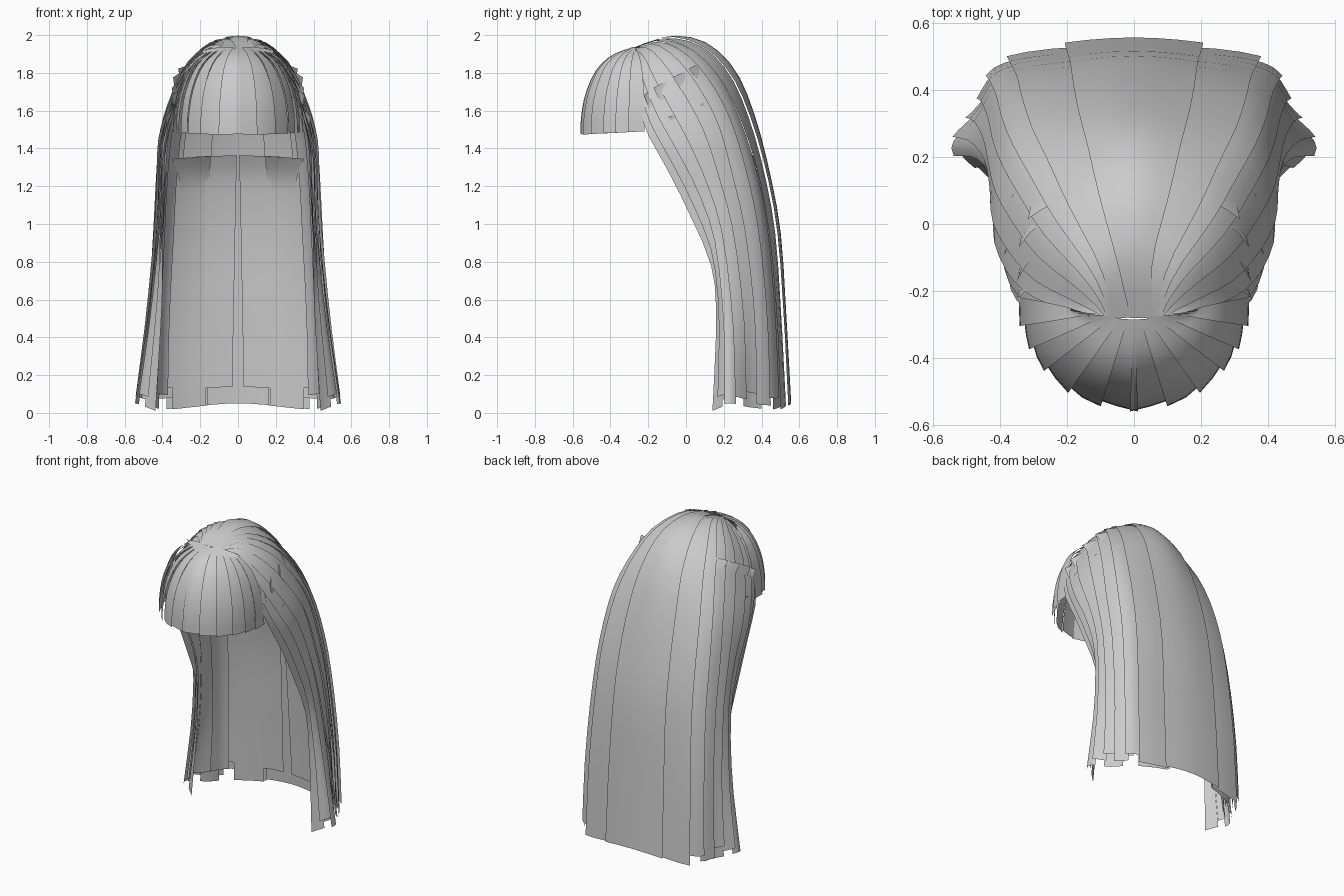
import bpy, bmesh
from mathutils import Vector as V

if "Cube" in bpy.data.objects:
    bpy.data.objects.remove(bpy.data.objects["Cube"])


def spline(pts, s):
    """Catmull-Rom through pts, s in 0..len-1."""
    n = len(pts)
    s = min(max(s, 0), n - 1)
    i = min(int(s), n - 2)
    f = s - i
    p1, p2 = pts[i], pts[i + 1]
    p0 = pts[i - 1] if i > 0 else p1 * 2 - p2
    p3 = pts[i + 2] if i + 2 < n else p2 * 2 - p1
    return 0.5 * (2 * p1 + (p2 - p0) * f + (2 * p0 - 5 * p1 + 4 * p2 - p3) * f * f
                  + (3 * p1 - p0 - 3 * p2 + p3) * f ** 3)


def vecs(rows):
    return [V(r) for r in rows]


def flip(p):
    return V((-p.x, p.y, p.z))


# Guide strands of the long hair, from the centre back round to the front edge
BACK = vecs([(0, -.28, 1.93), (0, -.09, 1.99), (0, .1, 1.955), (0, .25, 1.81), (0, .35, 1.58),
             (0, .43, 1.28), (0, .49, .95), (0, .52, .5), (0, .545, .05)])
CORNER = vecs([(.02, -.28, 1.93), (.1, -.12, 1.975), (.19, .05, 1.9), (.25, .18, 1.75), (.30, .28, 1.55),
               (.33, .37, 1.27), (.345, .43, .95), (.365, .47, .5), (.375, .49, .02)])
SIDE = vecs([(.03, -.28, 1.93), (.15, -.17, 1.94), (.27, -.05, 1.84), (.34, .06, 1.68), (.39, .15, 1.5),
             (.415, .22, 1.25), (.43, .29, .95), (.45, .34, .5), (.47, .35, .03)])
FRONT = vecs([(.04, -.28, 1.92), (.19, -.24, 1.87), (.29, -.2, 1.75), (.36, -.13, 1.6), (.41, -.03, 1.42),
              (.415, .08, 1.2), (.43, .17, .93), (.475, .22, .5), (.54, .23, .05)])
EDGE = vecs([(.05, -.29, 1.91), (.20, -.28, 1.84), (.29, -.26, 1.7), (.35, -.21, 1.5), (.37, -.1, 1.3),
             (.38, .0, 1.1), (.39, .14, .78), (.40, .17, .5), (.43, .15, .01)])
GUIDES = [[flip(p) for p in CORNER], BACK, CORNER, SIDE, FRONT, EDGE]


def shell(u, t):
    p = spline([spline(g, t * 8) for g in GUIDES], abs(u) + 1)
    return flip(p) if u < 0 else p


# Fringe: root line, lower edge line and the drop profile
ROOT = vecs([(0, -.285, 1.93), (.03, -.282, 1.935), (.06, -.275, 1.935), (.10, -.27, 1.93), (.14, -.26, 1.92)])
HEM = vecs([(0, -.55, 1.475), (.155, -.515, 1.475), (.265, -.425, 1.48), (.32, -.33, 1.485), (.35, -.22, 1.49)])
DROP = vecs([(0, 0, 0), (.38, .09, 0), (.68, .26, 0), (.89, .52, 0), (.98, .78, 0), (1, 1, 0)])


def fringe(u, t):
    r, h, d = spline(ROOT, abs(u)), spline(HEM, abs(u)), spline(DROP, t * 5)
    p = V((r.x + (h.x - r.x) * d.x, r.y + (h.y - r.y) * d.x, r.z + (h.z - r.z) * d.y))
    return flip(p) if u < 0 else p


def card(name, surf, a, b, t0=0., t1=1., lift=(0, 0), cols=3, rows=20, mirror=True, flare=0., taper=1.):
    """One ribbon of hair; lift = outward offset at its edges, taper = width at the tip."""
    side = -1 if surf is shell else 1
    bm = bmesh.new()
    grid = []
    for j in range(rows + 1):
        k = j / rows
        t = t0 + (t1 - t0) * k
        row = []
        for i in range(cols + 1):
            f = i / cols
            u = (a + b) / 2 + (b - a) * (f - .5) * (1 + (taper - 1) * k)
            p = surf(u, t)
            tt, uu = min(max(t, .02), .98), max(min(u, 3.95), -3.95)
            n = (surf(uu, tt + .02) - surf(uu, tt - .02)).cross(surf(uu + .04, tt) - surf(uu - .04, tt))
            n.normalize()
            p = p + n * side * (lift[0] + (lift[1] - lift[0]) * f) * min(1, .2 + 2 * t)
            p += V((.05 * f, -flare, 0)) * max(0, 1 - k * 6) ** 2
            row.append(bm.verts.new(p))
        grid.append(row)
    for j in range(rows):
        for i in range(cols):
            q = [grid[j][i], grid[j + 1][i], grid[j + 1][i + 1], grid[j][i + 1]]
            bm.faces.new(q if side > 0 else q[::-1])
    me = bpy.data.meshes.new(name)
    bm.to_mesh(me)
    bm.free()
    for p in me.polygons:
        p.use_smooth = True
    ob = bpy.data.objects.new(name, me)
    bpy.context.collection.objects.link(ob)
    if mirror:
        m = ob.modifiers.new("mirror", 'MIRROR')
        m.use_mirror_merge = False
    return ob


# Outer layer of long hair
card("back_lock", shell, -.5, .5, lift=(.012, .012), cols=6, mirror=False)
OUTER = [(.4, 1.0, 1), (.88, 1.4, .985), (1.3, 1.85, .995), (1.72, 2.3, .98),
         (2.2, 2.75, .99), (2.65, 3.2, 1), (3.1, 3.65, .985), (3.5, 4.0, 1)]
for i, (a, b, end) in enumerate(OUTER):
    card(f"long_lock_{i + 1}", shell, a, b, t1=end, lift=(-.006, .012))

# Under layers along the sides
for i, (a, b, end) in enumerate([(.9, 1.7, .97), (1.6, 2.3, 1), (2.2, 2.9, .97), (2.8, 3.5, .99)]):
    card(f"under_lock_{i + 1}", shell, a, b, t0=.28, t1=end, lift=(-.03, -.012))
for i, (a, b, end) in enumerate([(1.1, 2.0, .98), (2.0, 2.9, .98)]):
    card(f"deep_lock_{i + 1}", shell, a, b, t0=.4, t1=end, lift=(-.045, -.035))

# Inner layer at the nape
card("nape_lock_inner", shell, .02, .5, t0=.59, t1=.975, lift=(-.025, -.025), flare=.03, taper=.75)
card("nape_lock_outer", shell, .42, .95, t0=.59, t1=1, lift=(-.02, -.035), flare=.06)

# Fringe
for i in range(6):
    a = i * 4 / 6
    card(f"fringe_lock_{i + 1}", fringe, a - .06, min(a + .72, 4), lift=(.012, -.006), cols=2, rows=12)
